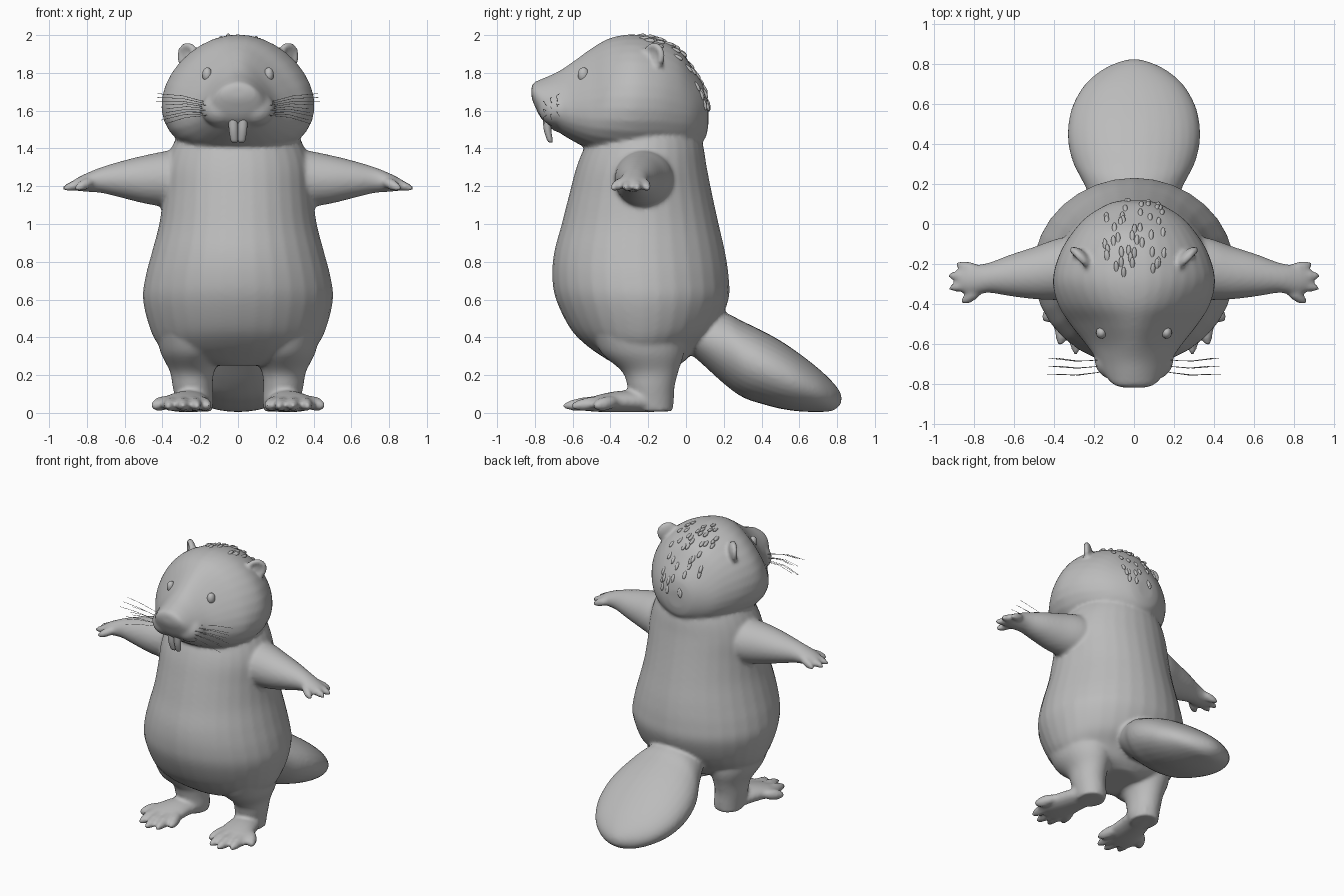
import bpy, bmesh, math, random
from mathutils import Matrix, Vector
from mathutils.bvhtree import BVHTree

random.seed(4)
cube = bpy.data.objects.get("Cube")
if cube:
    bpy.data.objects.remove(cube, do_unlink=True)

# One plain grey for everything
GREY = (0.5, 0.5, 0.5, 1)
grey = bpy.data.materials.new("plain grey")
grey.use_nodes = True
grey.diffuse_color = GREY
grey.node_tree.nodes["Principled BSDF"].inputs["Base Color"].default_value = GREY


def smooth_sections(sections, steps=5):
    """Catmull-Rom interpolation of cross-section tuples."""
    result = []
    last = len(sections) - 1
    for i in range(last):
        a, b, c, d = (sections[max(0, min(last, i + k))] for k in (-1, 0, 1, 2))
        for step in range(steps):
            t = step / steps
            result.append([q + t / 2 * (r - p + t * (2 * p - 5 * q + 4 * r - s
                           + t * (3 * (q - r) + s - p)))
                           for p, q, r, s in zip(a, b, c, d)])
    result.append(list(sections[-1]))
    return result


def loft(bm, axis, sections, sides=32):
    """Rings across an axis: (position, centre u, centre v, radius u, radius v, egg)."""
    rings = []
    for pos, cu, cv, ru, rv, egg in smooth_sections(sections):
        ring = []
        for i in range(sides):
            angle = math.tau * i / sides
            u = cu + ru * math.cos(angle) * (1 - egg * math.sin(angle))
            v = cv + rv * math.sin(angle)
            point = {"X": (pos, u, v), "Y": (u, pos, v), "Z": (u, v, pos)}[axis]
            ring.append(bm.verts.new(point))
        rings.append(ring)
    faces = [bm.faces.new(rings[0]), bm.faces.new(rings[-1])]
    for low, high in zip(rings, rings[1:]):
        for i in range(sides):
            j = (i + 1) % sides
            faces.append(bm.faces.new((low[i], low[j], high[j], high[i])))
    bmesh.ops.recalc_face_normals(bm, faces=faces)


def blob(bm, centre, radii, turn=None):
    """Ellipsoid, optionally rotated."""
    matrix = Matrix.Translation(centre) @ (turn or Matrix()) @ Matrix.Diagonal((*radii, 1))
    bmesh.ops.create_uvsphere(bm, u_segments=24, v_segments=16, radius=1, matrix=matrix)


def digit(bm, root, tip, radius):
    """Long rounded finger or toe."""
    root, tip = Vector(root), Vector(tip)
    line = tip - root
    turn = line.to_track_quat("Z", "Y").to_matrix().to_4x4()
    blob(bm, (root + tip) / 2, (radius, radius, line.length / 2), turn)


def finish(bm, name):
    mesh = bpy.data.meshes.new(name)
    bm.to_mesh(mesh)
    bm.free()
    mesh.materials.append(grey)
    mesh.polygons.foreach_set("use_smooth", [True] * len(mesh.polygons))
    obj = bpy.data.objects.new(name, mesh)
    bpy.context.collection.objects.link(obj)
    return obj


skin = bmesh.new()

# Torso: height, front, back, half width
torso = [(.25, -.36, -.04, .14), (.29, -.43, .01, .33), (.36, -.53, .07, .42),
         (.45, -.615, .16, .467), (.6, -.688, .225, .503), (.72, -.708, .226, .49),
         (.85, -.698, .207, .456), (1, -.658, .173, .417), (1.15, -.62, .14, .397),
         (1.3, -.58, .11, .385), (1.42, -.53, .09, .345), (1.55, -.45, .05, .27)]
loft(skin, "Z", [(z, 0, (f + b) / 2, w, (b - f) / 2, 0) for z, f, b, w in torso])

# Head and tail: depth, top, bottom, half width, egg shape
head = [(.118, 1.64, 1.52, .06, 0), (.1, 1.72, 1.45, .13, 0), (.04, 1.82, 1.4, .23, .1),
        (-.04, 1.925, 1.36, .305, .12), (-.15, 1.98, 1.35, .37, .13),
        (-.28, 2.003, 1.34, .402, .14), (-.4, 1.985, 1.36, .37, .25),
        (-.5, 1.93, 1.39, .3, .4), (-.6, 1.858, 1.44, .225, .42),
        (-.68, 1.805, 1.49, .18, .3), (-.76, 1.77, 1.55, .14, .2),
        (-.803, 1.75, 1.63, .1, .1), (-.818, 1.73, 1.67, .05, 0)]
tail = [(-.05, .5, .36, .1, 0), (.05, .53, .29, .18, 0), (.2, .53, .155, .25, 0),
        (.3, .485, .083, .302, 0), (.4, .437, .048, .328, 0), (.5, .382, .022, .328, 0),
        (.6, .314, .008, .303, 0), (.7, .236, .005, .243, 0), (.77, .17, .01, .16, 0),
        (.81, .12, .035, .075, 0), (.823, .09, .06, .02, 0)]
for shape in (head, tail):
    loft(skin, "Y", [(y, 0, (t + b) / 2, w, (t - b) / 2, egg) for y, t, b, w, egg in shape])

# Nose and lower lip
blob(skin, (0, -.765, 1.705), (.085, .05, .045))
blob(skin, (0, -.66, 1.52), (.08, .06, .035))

fingers = [(-.235, .89, -.2), (-.262, .932, -.258), (-.295, .927, -.322), (-.32, .862, -.395)]
toes = [(.36, .45, -.49), (.335, .37, -.61), (.295, .29, -.655),
        (.25, .215, -.635), (.22, .155, -.56)]
for s in (1, -1):
    # Muzzle pad
    blob(skin, (s * .092, -.68, 1.607), (.105, .1, .092))

    # Arm and fingers
    arm = [(.2, -.23, 1.23, .17, .17), (.36, -.225, 1.237, .157, .152),
           (.5, -.245, 1.236, .13, .126), (.62, -.257, 1.236, .103, .096),
           (.72, -.268, 1.233, .076, .069), (.79, -.278, 1.222, .072, .052),
           (.85, -.283, 1.21, .06, .035), (.88, -.283, 1.205, .03, .02)]
    loft(skin, "X", [(s * x, *rest, 0) for x, *rest in arm])
    for root_y, tip_x, tip_y in fingers:
        digit(skin, (s * .76, root_y, 1.235), (s * tip_x, tip_y, 1.185), .028)

    # Leg, foot and toes
    leg = [(.45, .25, -.26, .19, .25), (.32, .245, -.23, .165, .22),
           (.22, .243, -.19, .118, .15), (.14, .24, -.185, .106, .125),
           (.06, .23, -.18, .1, .115), (.008, .23, -.17, .09, .1)]
    loft(skin, "Z", [(z, s * x, *rest, 0) for z, x, *rest in leg])
    foot = [(-.08, .21, .05, .05, .04), (-.2, .235, .056, .09, .052),
            (-.33, .265, .061, .108, .057), (-.45, .29, .052, .128, .047),
            (-.53, .3, .04, .1, .03)]
    loft(skin, "Y", [(y, s * x, *rest, 0) for y, x, *rest in foot])
    for root_x, tip_x, tip_y in toes:
        digit(skin, (s * root_x, -.36, .065), (s * tip_x, tip_y, .035), .037)

    # Cupped ear: thin backing with a raised rim, facing forward and outward
    turn = Matrix.Rotation(s * math.pi / 4, 4, "Z")
    centre = Vector((s * .258, -.16, 1.89))
    blob(skin, centre, (.058, .022, .06), turn)
    outward = Vector((s, -1, 0)).normalized()
    for i in range(14):
        angle = math.tau * i / 14
        offset = turn @ Vector((.054 * math.cos(angle), 0, .054 * math.sin(angle)))
        blob(skin, centre + offset + outward * .012, (.02, .02, .02))

surface = BVHTree.FromBMesh(skin)
body = finish(skin, "body")

# Blend all skin parts into one soft surface
remesh = body.modifiers.new("blend parts", "REMESH")
remesh.mode = "VOXEL"
remesh.voxel_size = .013
remesh.use_smooth_shade = True
soften = body.modifiers.new("soften joins", "SMOOTH")
soften.factor = .5
soften.iterations = 4

for s, side in ((1, "left"), (-1, "right")):
    # Eye set into the face
    spot = surface.ray_cast(Vector((s * .163, -2, 1.79)), Vector((0, 1, 0)))[0]
    if spot is None:
        spot = Vector((s * .163, -.54, 1.79))
    eye = bmesh.new()
    blob(eye, spot + Vector((0, .008, 0)), (.026, .03, .039))
    finish(eye, side + "_eye")

    # Front tooth
    tooth = bmesh.new()
    loft(tooth, "Z", [(1.432, s * .018, -.716, .012, .008, 0),
                      (1.445, s * .02, -.721, .019, .015, 0),
                      (1.5, s * .024, -.733, .024, .02, 0),
                      (1.57, s * .026, -.735, .026, .024, 0)], 16)
    finish(tooth, side + "_tooth")

# Whiskers fanning out from both muzzle pads
curve = bpy.data.curves.new("whiskers", "CURVE")
curve.dimensions = "3D"
curve.bevel_depth = .0014
curve.bevel_resolution = 0
for s in (1, -1):
    for i in range(9):
        fan = i / 8 - .5
        start = Vector((s * .165, -.71 + .03 * (i % 3 - 1), 1.61 + fan * .07))
        end = Vector((s * random.uniform(.37, .44), -.71 + .04 * (i % 3 - 1), 1.61 + fan * .16))
        middle = (start + end) / 2 + Vector((0, -.01, .012))
        spline = curve.splines.new("POLY")
        spline.points.add(2)
        for point, place in zip(spline.points, (start, middle, end)):
            point.co = (*place, 1)
curve.materials.append(grey)
bpy.context.collection.objects.link(bpy.data.objects.new("whiskers", curve))

# Small fur tufts over the crown and nape
fur = bmesh.new()
for i in range(45):
    start = Vector((random.uniform(-.13, .13), -.25, 1.65))
    tilt = random.uniform(0, 1.7)
    ray = Vector((start.x * .5, math.sin(tilt), math.cos(tilt))).normalized()
    hit, normal, _, _ = surface.ray_cast(start + ray * 2, -ray)
    if hit:
        flow = Vector((0, math.cos(tilt), -math.sin(tilt)))
        digit(fur, hit - flow * .03 - normal * .012, hit + flow * .03 + normal * .007, .012)
finish(fur, "fur_tufts")
